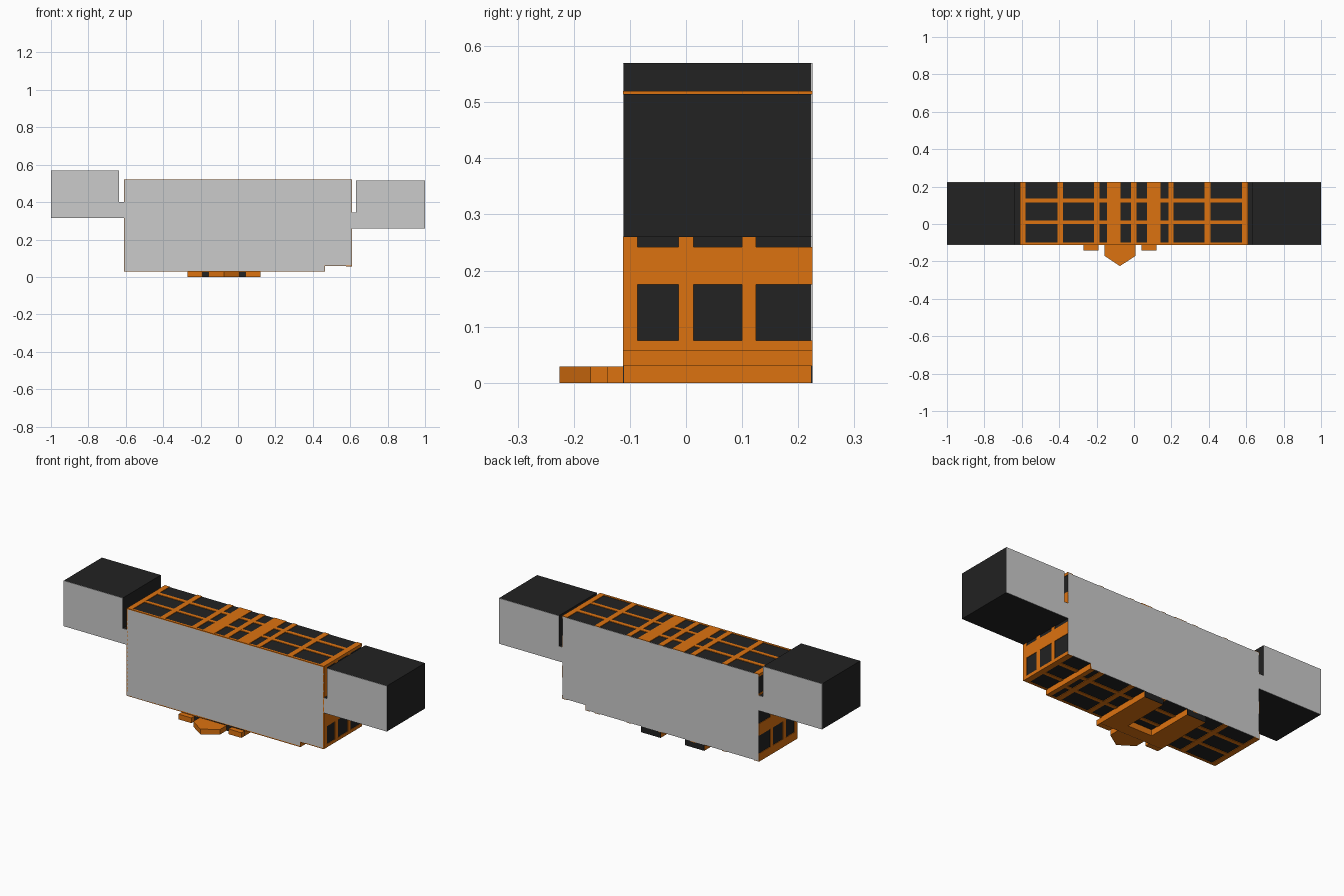
import bpy, bmesh

if "Cube" in bpy.data.objects:
    bpy.data.objects.remove(bpy.data.objects["Cube"])

def mat(name, c):
    m = bpy.data.materials.new(name)
    m.diffuse_color = (*c, 1)
    m.use_nodes = True
    m.node_tree.nodes["Principled BSDF"].inputs["Base Color"].default_value = m.diffuse_color
    return m

DARK = mat("dark", (0.016, 0.016, 0.016))
ORANGE = mat("orange", (0.72, 0.17, 0.005))
Y0, Y1, T, R = -0.1125, 0.225, 0.002, 0.003   # body depth, skin thickness, frame relief

def finish(bm, name, m):
    bmesh.ops.recalc_face_normals(bm, faces=bm.faces)
    me = bpy.data.meshes.new(name)
    bm.to_mesh(me)
    bm.free()
    ob = bpy.data.objects.new(name, me)
    bpy.context.collection.objects.link(ob)
    if m:
        me.materials.append(m)
    return ob

def prism(name, pts, a, b, m=None, axis='Y'):
    """Extrude an outline: (x, z) points along Y or (x, y) points along Z."""
    bm = bmesh.new()
    co = [(p, a, q) if axis == 'Y' else (p, q, a) for p, q in pts]
    f = bm.faces.new([bm.verts.new(c) for c in co])
    r = bmesh.ops.extrude_face_region(bm, geom=[f])
    vs = [v for v in r['geom'] if isinstance(v, bmesh.types.BMVert)]
    bmesh.ops.translate(bm, verts=vs, vec=(0, b - a, 0) if axis == 'Y' else (0, 0, b - a))
    return finish(bm, name, m)

def boxes(name, lst, m):
    """Join boxes given as (x0, x1, y0, y1, z0, z1) into one object."""
    bm = bmesh.new()
    for x0, x1, y0, y1, z0, z1 in lst:
        vs = bmesh.ops.create_cube(bm, size=1)['verts']
        for v in vs:
            v.co = (x1 if v.co.x > 0 else x0, y1 if v.co.y > 0 else y0, z1 if v.co.z > 0 else z0)
    return finish(bm, name, m)

def slab(name, pts):
    """Dark core with grey front and back skins."""
    prism(name + "_core", pts, Y0 + T, Y1 - T, DARK)
    prism(name + "_front_skin", pts, Y0, Y0 + T)
    prism(name + "_back_skin", pts, Y1 - T, Y1)

# Main body and the two stepped wings
slab("body", [(-.61 + R, .03 + R), (.465 - R, .03 + R), (.465 - R, .057 + R),
              (.61 - R, .057 + R), (.61 - R, .52 - R), (-.61 + R, .52 - R)])
slab("left_wing", [(-1, .315), (-.61 + R, .315), (-.61 + R, .40), (-.635, .40), (-.635, .57), (-1, .57)])
slab("right_wing", [(1, .26), (.61 - R, .26), (.61 - R, .345), (.63, .345), (.63, .515), (1, .515)])

long_bars = [(Y0, -.10), (0, .02), (.115, .137)]

# Top frame
top_x = [(-.61, -.58), (-.41, -.38), (-.215, -.185), (-.145, -.072), (-.016, .014),
         (.07, .142), (.185, .212), (.378, .408), (.578, .61)]
boxes("top_frame", [(a, b, Y0, Y1, .515, .52) for a, b in top_x] +
      [(-.61, .61, a, b, .515, .5198) for a, b in long_bars], ORANGE)

# Underside frame, with the raised strip at the right end
low_x = [(-.61, -.58), (-.41, -.38), (-.215, -.185), (-.016, .014), (.185, .212), (.378, .408), (.44, .465)]
boxes("bottom_frame", [(a, b, Y0, Y1, .03, .036) for a, b in low_x] +
      [(-.61, .465, a, b, .0302, .036) for a, b in long_bars] +
      [(.46, .465, Y0, Y1, .03, .061)] +
      [(.465, .61, a, b, .0572, .062) for a, b in long_bars] +
      [(.578, .61, Y0, Y1, .057, .062)], ORANGE)

# End frames with window openings
posts = [(Y0, -.086), (-.013, .013), (.10, .125)]
for name, x0, x1, zb in (("left_end_frame", -.61, -.605, .03), ("right_end_frame", .605, .61, .057)):
    rails = [(zb, .075), (.175, .242), (.345, .41), (.505, .52)]
    boxes(name, [(x0, x1, Y0, Y1, a, b) for a, b in rails] +
          [(x0, x1, a, b, zb, .52) for a, b in posts], ORANGE)

# U-shaped base bracket with dark end faces
CX = -.075
prism("base_bracket", [(CX - .195, Y0 + T), (CX + .195, Y0 + T), (CX + .195, Y1 - T), (CX + .075, Y1 - T),
                       (CX + .075, -.045), (CX - .075, -.045), (CX - .075, Y1 - T), (CX - .195, Y1 - T)],
      0, .034, ORANGE, 'Z')
boxes("bracket_ends", [(CX - .195, CX + .195, Y0, Y0 + T, 0, .034)] +
      [(CX + s - .06, CX + s + .06, Y1 - T, Y1, 0, .034) for s in (-.135, .135)], DARK)

# Front tabs and pointed nose
boxes("front_tabs", [(CX + s - .04, CX + s + .04, -.141, Y0, 0, .029) for s in (-.155, .155)], ORANGE)
prism("nose", [(CX - .083, Y0), (CX - .083, -.17), (CX, -.225), (CX + .083, -.17), (CX + .083, Y0)],
      0, .029, ORANGE, 'Z')
